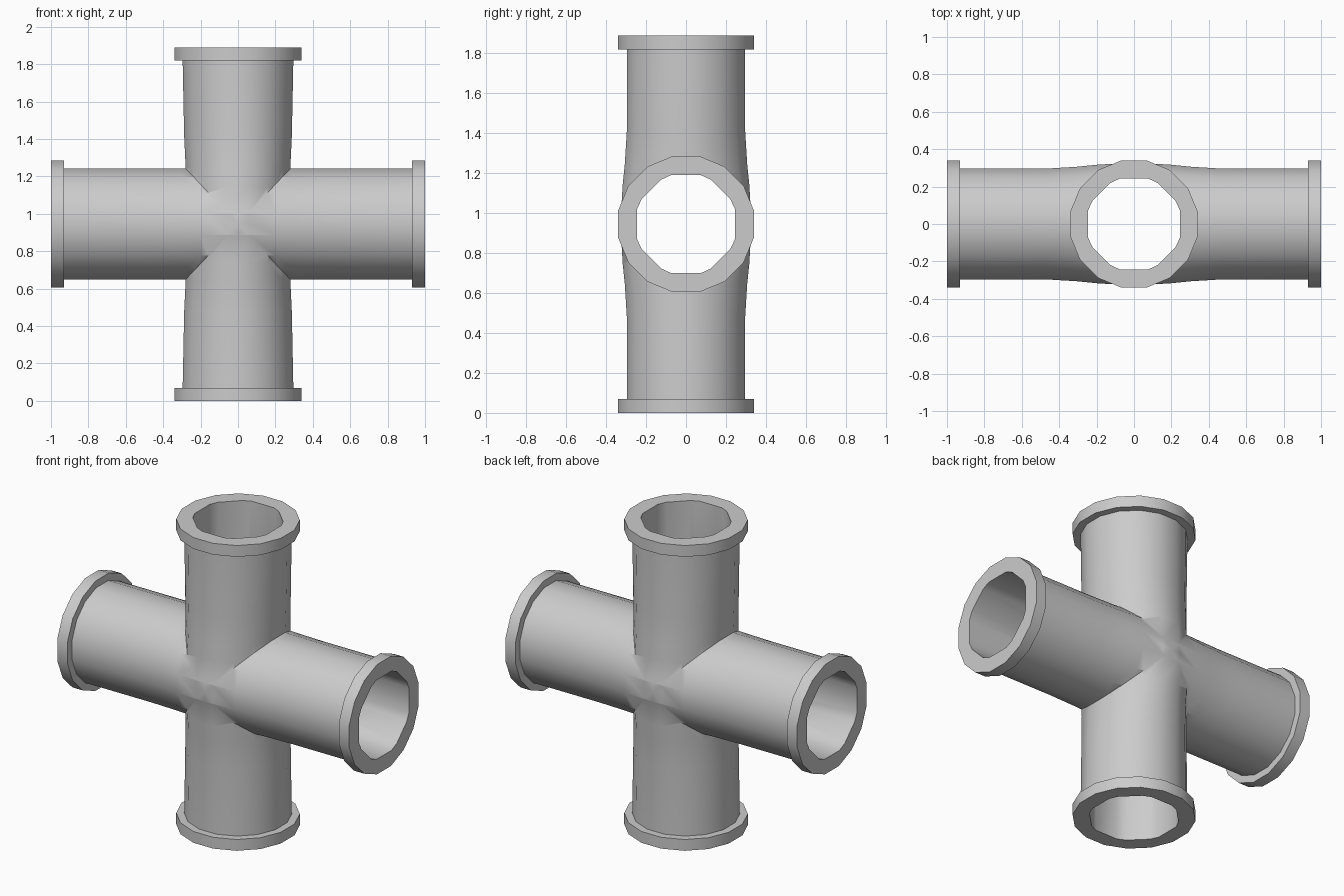
import bpy, bmesh, math

if "Cube" in bpy.data.objects:
    bpy.data.objects.remove(bpy.data.objects["Cube"])

CZ = 0.945  # height of the crossing point


def ring16(r):
    # 16-sided outline with flats facing the axes; r is the flat distance
    c = r / math.cos(math.pi / 16)
    return [(c * math.cos((i + 0.5) * math.pi / 8),
             c * math.sin((i + 0.5) * math.pi / 8)) for i in range(16)]


def bore_ring():
    # octagon with clipped corners
    quad = [(0.245, 0.075), (0.222, 0.125), (0.125, 0.222), (0.075, 0.245)]
    pts = []
    for k in range(4):
        c, s = round(math.cos(k * math.pi / 2)), round(math.sin(k * math.pi / 2))
        pts += [(c * x - s * y, s * x + c * y) for x, y in quad]
    return pts


def loft(name, sections, vertical):
    # sections: (position along axis, outline, side scale, depth scale)
    bm = bmesh.new()
    rings = []
    for t, outline, side, depth in sections:
        ring = []
        for a, b in outline:
            a, b = a * side, b * depth
            ring.append(bm.verts.new((a, b, CZ + t) if vertical else (t, b, CZ + a)))
        rings.append(ring)
    for p, q in zip(rings, rings[1:]):
        for i in range(16):
            j = (i + 1) % 16
            bm.faces.new((p[i], p[j], q[j], q[i]))
    bm.faces.new(rings[0])
    bm.faces.new(rings[-1])
    bmesh.ops.recalc_face_normals(bm, faces=bm.faces)
    me = bpy.data.meshes.new(name)
    bm.to_mesh(me)
    bm.free()
    ob = bpy.data.objects.new(name, me)
    bpy.context.collection.objects.link(ob)
    return ob


def tube(name, half, waist, vertical):
    # flange, lip, straight pipe, slight swelling in depth at the crossing
    pipe, flange = ring16(0.296), ring16(0.34)
    right = [(0.2, pipe, waist, 1.07), (0.3, pipe, waist, 1.035),
             (0.47, pipe, (1 + waist) / 2, 1), (half - 0.07, pipe, 1, 1),
             (half - 0.07, flange, 1, 1), (half, flange, 1, 1)]
    left = [(-t, o, s, d) for t, o, s, d in reversed(right)]
    return loft(name, left + [(0, pipe, waist, 1.11)] + right, vertical)


def combine(target, other, operation):
    mod = target.modifiers.new(operation, 'BOOLEAN')
    mod.operation = operation
    mod.solver = 'EXACT'
    mod.object = other
    bpy.context.view_layer.objects.active = target
    bpy.ops.object.modifier_apply(modifier=mod.name)
    bpy.data.objects.remove(other)


# Outer shell: horizontal and vertical flanged pipes
body = tube("cross_pipe", 1.0, 1.0, False)
combine(body, tube("vertical_pipe", 0.945, 0.945, True), 'UNION')

# Open bores through both directions
for vertical, depth in ((False, 1.0), (True, 0.992)):
    ends = [(t, bore_ring(), 1, depth) for t in (-1.2, 1.2)]
    combine(body, loft("bore", ends, vertical), 'DIFFERENCE')

# Smooth shading with crisp flange edges
bpy.ops.object.select_all(action='DESELECT')
body.select_set(True)
bpy.context.view_layer.objects.active = body
bpy.ops.object.shade_smooth_by_angle(angle=math.radians(40))
